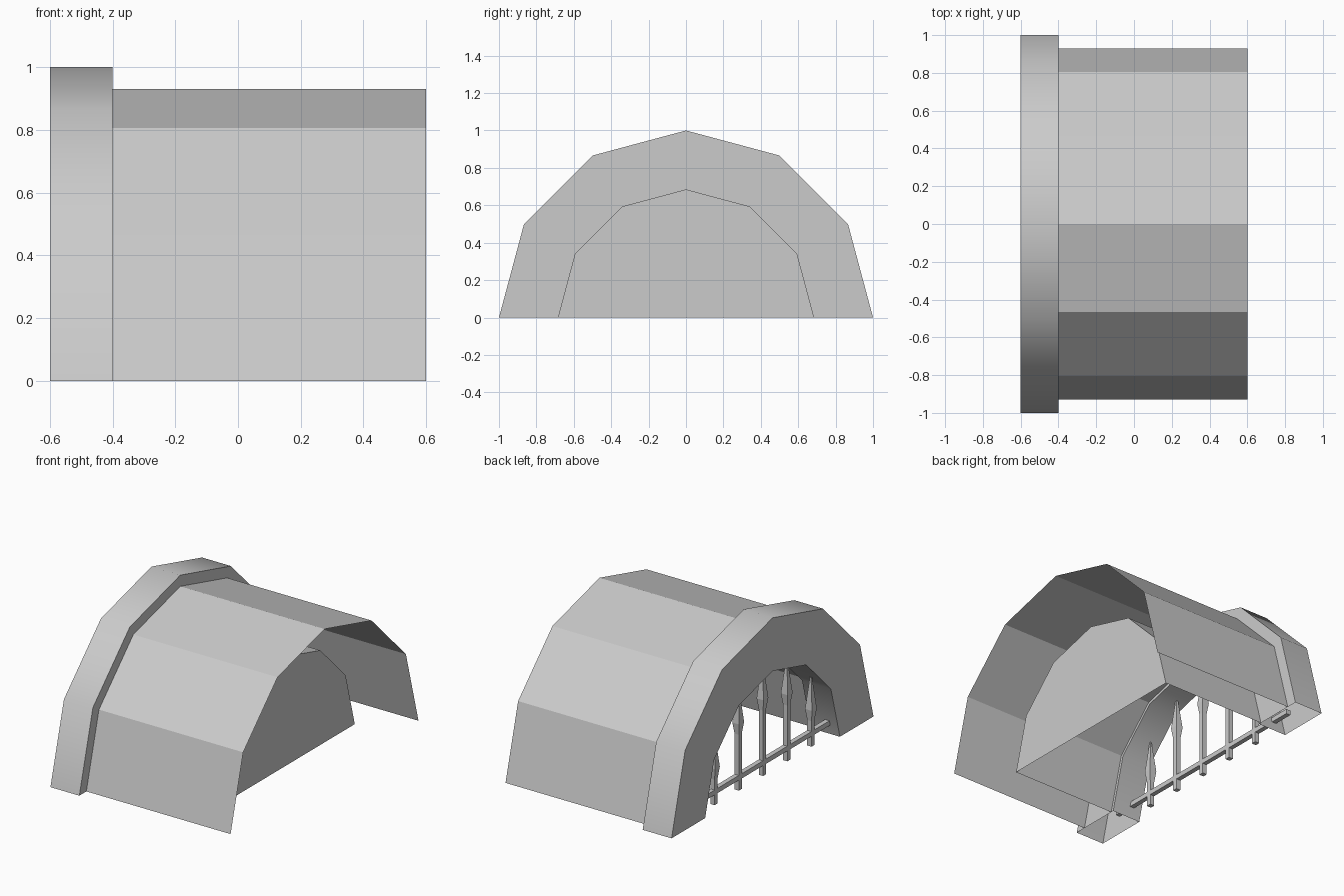
import bpy, bmesh, math
from mathutils import Vector

cube = bpy.data.objects.get("Cube")
if cube:
    bpy.data.objects.remove(cube, do_unlink=True)

grey = bpy.data.materials.new("stone_grey")
grey.use_nodes = True
COLOUR = (0.6, 0.6, 0.6, 1)
grey.diffuse_color = COLOUR
grey.node_tree.nodes["Principled BSDF"].inputs["Base Color"].default_value = COLOUR

SIDES = 6          # segments in each half-circle arch


def arch(bm, x, radius):
    """Half-circle of vertices across y, standing on z = 0."""
    angles = [math.pi * i / SIDES for i in range(SIDES + 1)]
    return [bm.verts.new((x, radius * math.cos(a), radius * math.sin(a))) for a in angles]


def bridge(bm, a, b, closed=False):
    n = len(a)
    for i in range(n if closed else n - 1):
        j = (i + 1) % n
        bm.faces.new((a[i], a[j], b[j], b[i]))


def finish(bm, name, smooth_angle=None):
    mesh = bpy.data.meshes.new(name)
    bm.to_mesh(mesh)
    bm.free()
    mesh.materials.append(grey)
    obj = bpy.data.objects.new(name, mesh)
    bpy.context.collection.objects.link(obj)
    if smooth_angle:
        bpy.ops.object.select_all(action='DESELECT')
        obj.select_set(True)
        bpy.context.view_layer.objects.active = obj
        bpy.ops.object.shade_smooth_by_angle(angle=math.radians(smooth_angle))
    return obj


# Entrance arch: hollow ring, open underneath
bm = bmesh.new()
loops = [arch(bm, x, r) for x, r in ((-0.6, 1), (-0.4, 1), (-0.4, 0.667), (-0.6, 0.667))]
for i in range(4):
    bridge(bm, loops[i], loops[(i + 1) % 4])
bmesh.ops.recalc_face_normals(bm, faces=bm.faces)
finish(bm, "entrance_arch", 40)

# Outer vault: thin shell, open at the far end
bm = bmesh.new()
bridge(bm, arch(bm, 0.6, 0.93), arch(bm, -0.4, 0.93))
for f in bm.faces:
    f.normal_update()
    c = f.calc_center_median()
    if f.normal.dot(Vector((0, c.y, c.z))) < 0:
        f.normal_flip()
finish(bm, "outer_vault")

# Inner tunnel with its end wall, facing into the tunnel
bm = bmesh.new()
near, far = arch(bm, -0.4, 0.685), arch(bm, 0.33, 0.685)
bridge(bm, near, far)
bm.faces.new(far)
for f in bm.faces:
    f.normal_update()
    if f.normal.dot(Vector((0, 0, 0.1)) - f.calc_center_median()) < 0:
        f.normal_flip()
finish(bm, "inner_tunnel")


# Gate parts share one square lofting helper
def square(bm, x, y, z, half):
    return [bm.verts.new((x + half * sx, y + half * sy, z))
            for sx, sy in ((-1, -1), (1, -1), (1, 1), (-1, 1))]


GATE_X = -0.53
for i, top in zip(range(-2, 3), (0.43, 0.62, 0.68, 0.62, 0.43)):
    bm = bmesh.new()
    profile = ((0, 0.015), (top - 0.27, 0.015), (top - 0.2, 0.024), (top, 0.004))
    rings = [square(bm, GATE_X, 0.24 * i, z, h) for z, h in profile]
    for a, b in zip(rings, rings[1:]):
        bridge(bm, a, b, closed=True)
    bm.faces.new(rings[0])
    bm.faces.new(rings[-1])
    bmesh.ops.recalc_face_normals(bm, faces=bm.faces)
    finish(bm, f"gate_bar_{i + 3}")

# Horizontal rail of the gate
bm = bmesh.new()
bmesh.ops.create_cube(bm, size=1)
bmesh.ops.scale(bm, vec=(0.03, 1.56, 0.03), verts=bm.verts)
bmesh.ops.translate(bm, vec=(GATE_X, 0, 0.08), verts=bm.verts)
finish(bm, "gate_rail")
